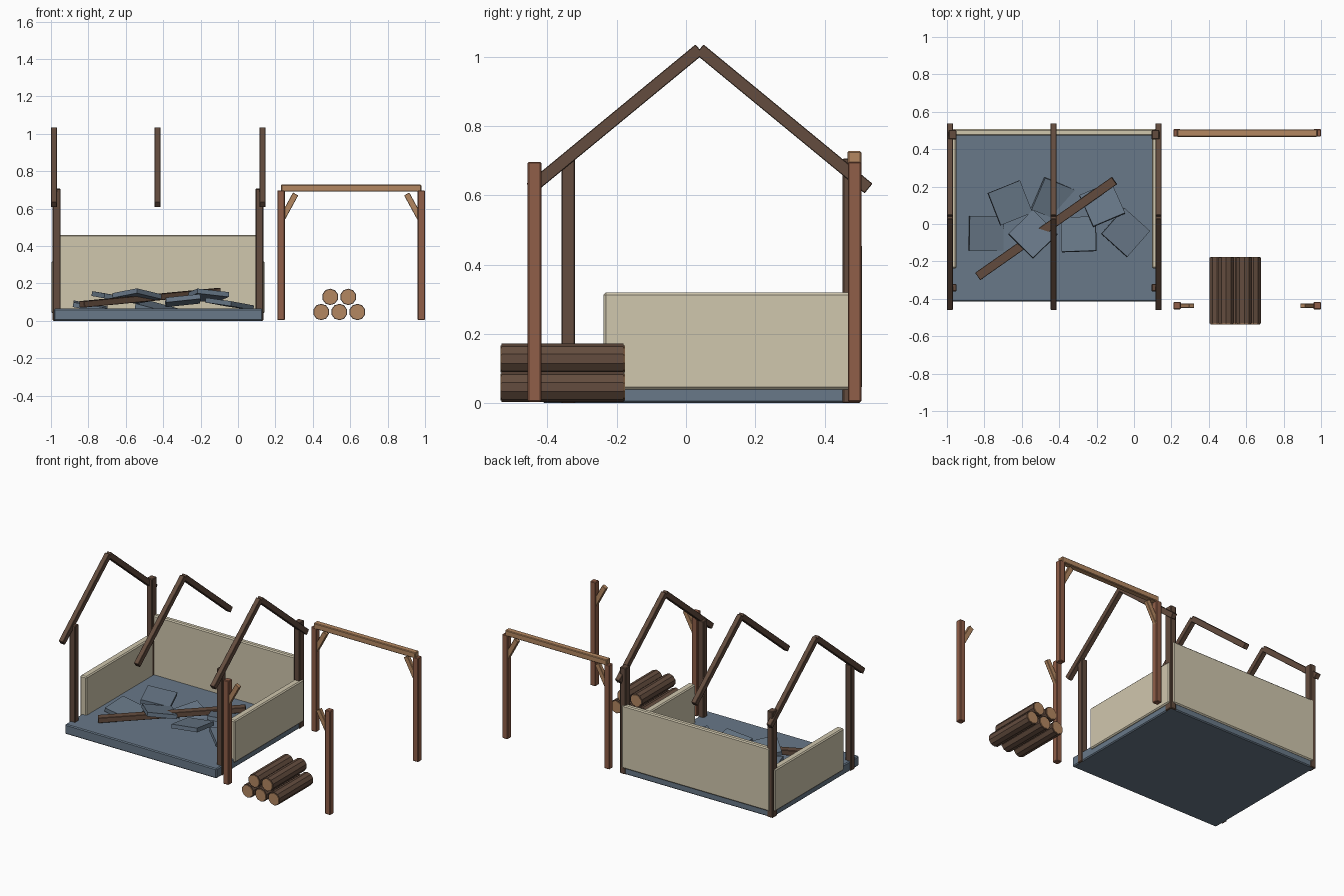
import bpy, bmesh, math
from mathutils import Vector, Euler, Matrix

if "Cube" in bpy.data.objects:
    bpy.data.objects.remove(bpy.data.objects["Cube"])


def material(name, r, g, b):
    m = bpy.data.materials.new(name)
    lin = [((c / 255 + 0.055) / 1.055) ** 2.4 for c in (r, g, b)]
    m.diffuse_color = (*lin, 1)
    m.use_nodes = True
    m.node_tree.nodes["Principled BSDF"].inputs["Base Color"].default_value = m.diffuse_color
    return m


SLATE = material("slate", 104, 120, 136)
PLASTER = material("plaster", 208, 199, 174)
DARK = material("dark_timber", 99, 76, 62)
RED = material("red_timber", 144, 94, 72)
TAN = material("light_timber", 179, 135, 97)


def finish(name, bm, mats, bevel=0):
    me = bpy.data.meshes.new(name)
    bm.to_mesh(me)
    bm.free()
    ob = bpy.data.objects.new(name, me)
    bpy.context.collection.objects.link(ob)
    for m in mats:
        me.materials.append(m)
    if bevel:
        mod = ob.modifiers.new("bevel", "BEVEL")
        mod.width = bevel
        mod.segments = 1
    return ob


def box(name, centre, size, mat, rot=None, bevel=0.004):
    bm = bmesh.new()
    bmesh.ops.create_cube(bm, size=1)
    m = Matrix.Translation(centre) @ (rot or Matrix.Identity(4)) @ Matrix.Diagonal((*size, 1))
    bmesh.ops.transform(bm, matrix=m, verts=bm.verts)
    return finish(name, bm, [mat], bevel)


def span(name, x, y, z, mat, bevel=0.004):
    c = [(a + b) / 2 for a, b in (x, y, z)]
    s = [b - a for a, b in (x, y, z)]
    return box(name, c, s, mat, None, bevel)


def beam(name, p, q, side, width, depth, mat):
    """Square timber from p to q; side is the direction of its width."""
    p, q = Vector(p), Vector(q)
    d = (q - p).normalized()
    s = Vector(side)
    s = (s - d * s.dot(d)).normalized()
    n = d.cross(s)
    rot = Matrix((d, s, n)).transposed().to_4x4()
    return box(name, (p + q) / 2, ((q - p).length, width, depth), mat, rot, 0.002)


# Floor slab and broken walls
span("floor_slab", (-0.985, 0.132), (-0.415, 0.5), (0, 0.065), SLATE, 0.006)
span("back_wall", (-0.97, 0.12), (0.472, 0.508), (0.04, 0.46), PLASTER, 0.007)
span("left_wall", (-0.998, -0.95), (-0.238, 0.49), (0.04, 0.32), PLASTER, 0.007)
span("right_wall", (0.095, 0.143), (-0.238, 0.49), (0.04, 0.32), PLASTER, 0.007)

# Hut corner posts
for side, x in (("left", -0.97), ("right", 0.115)):
    span(side + "_back_post", (x - 0.021, x + 0.021), (0.452, 0.503), (0, 0.707), DARK)
    span(side + "_front_post", (x - 0.021, x + 0.021), (-0.36, -0.32), (0, 0.705), DARK)

# Three pairs of roof rafters
for name, x in (("left", -0.984), ("middle", -0.43), ("right", 0.131)):
    for s, side in ((-1, "front"), (1, "back")):
        beam(f"{name}_{side}_rafter", (x, 0.039 + s * 0.488, 0.62), (x, 0.039, 1.022),
             (1, 0, 0), 0.032, 0.036, DARK)

# Fallen beam lying across the rubble
beam("fallen_beam", (-0.835, -0.28, 0.088), (-0.105, 0.232, 0.158), (0.57, -0.82, 0), 0.048, 0.034, DARK)

# Scattered roof slates: x, y, z, tilt about x, tilt about y, turn (degrees)
slates = [
    (-0.79, -0.05, 0.075, 3, 10, 0),
    (-0.663, 0.113, 0.125, 4, 9, 22),
    (-0.43, 0.13, 0.065, 5, 14, -22),
    (-0.54, -0.055, 0.132, -8, 10, 44),
    (-0.295, -0.055, 0.108, -8, -6, 2),
    (-0.17, 0.105, 0.134, -10, 6, 23),
    (-0.045, -0.045, 0.09, -7, 6, -42),
]
for i, (x, y, z, a, b, c) in enumerate(slates):
    e = Euler([math.radians(v) for v in (a, b, c)])
    box(f"loose_slate_{i + 1}", (x, y, z), (0.185, 0.185, 0.026), SLATE,
        e.to_matrix().to_4x4(), 0)

# Lean-to frame: four posts with braces, beam only at the back
for row, y in (("front", -0.437), ("back", 0.487)):
    for s, side in ((-1, "left"), (1, "right")):
        x = 0.605 + s * 0.375
        span(f"frame_{row}_{side}_post", (x - 0.02, x + 0.02), (y - 0.02, y + 0.02), (0.004, 0.697), RED)
        beam(f"frame_{row}_{side}_brace", (x, y, 0.535), (x - s * 0.078, y, 0.678),
             (0, 1, 0), 0.025, 0.032, TAN)
span("frame_back_beam", (0.23, 0.98), (0.466, 0.506), (0.69, 0.728), TAN)


def log(name, x, z, r=0.044):
    bm = bmesh.new()
    # bark, then thin cut-wood plates on both ends
    for length, y, rad, mi in ((0.352, -0.356, r, 0), (0.004, -0.534, r * 0.88, 1), (0.004, -0.178, r * 0.88, 1)):
        m = Matrix.Translation((x, y, z)) @ Matrix.Rotation(math.pi / 2, 4, "X")
        before = set(bm.faces)
        bmesh.ops.create_cone(bm, cap_ends=True, segments=10, radius1=rad, radius2=rad, depth=length, matrix=m)
        for f in set(bm.faces) - before:
            f.material_index = mi
    return finish(name, bm, [DARK, TAN])


# Log pile
for i in range(3):
    log(f"lower_log_{i + 1}", 0.445 + i * 0.0965, 0.047)
for i in range(2):
    log(f"upper_log_{i + 1}", 0.493 + i * 0.0965, 0.128)
